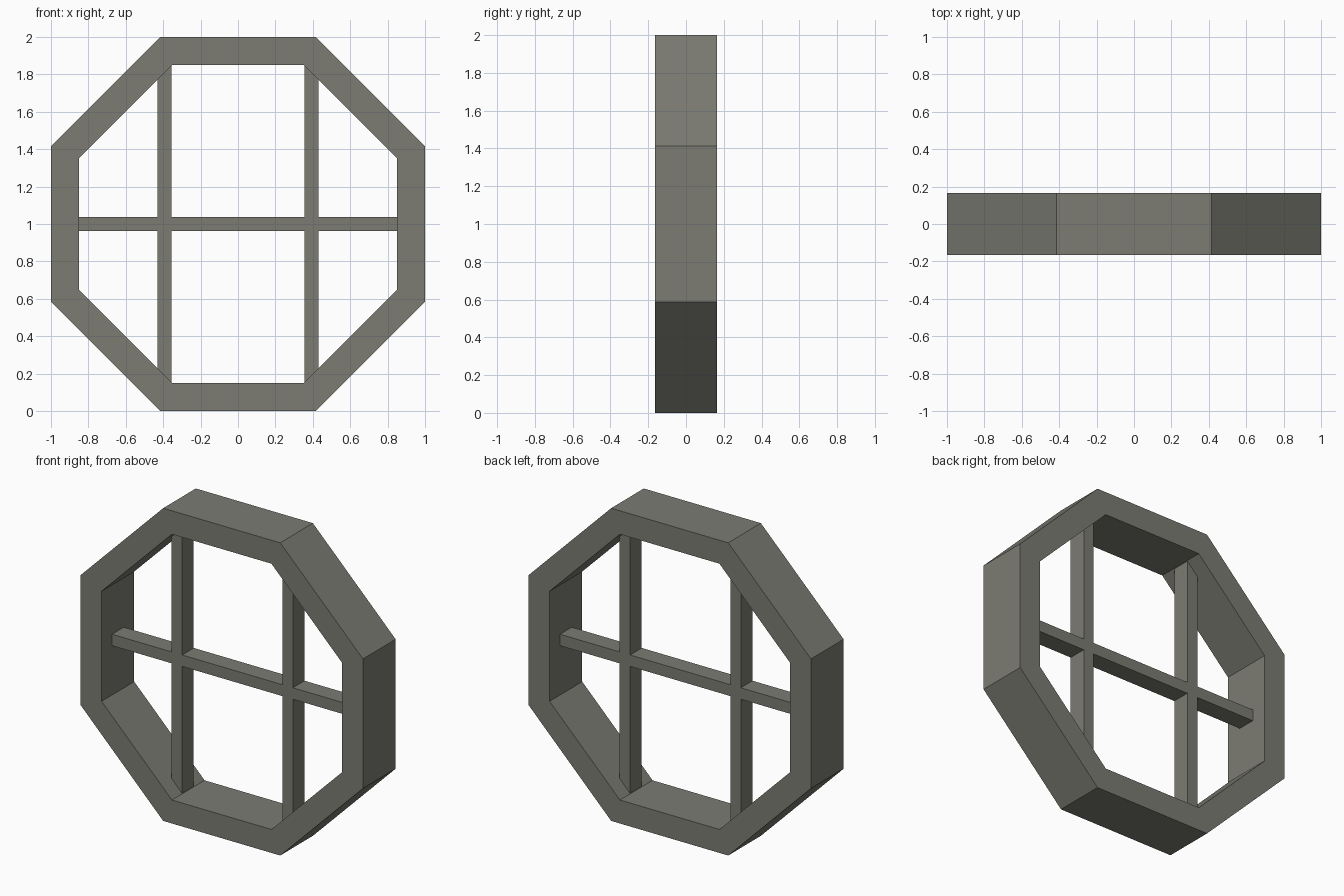
import bpy, bmesh, math

if "Cube" in bpy.data.objects:
    bpy.data.objects.remove(bpy.data.objects["Cube"])

stone = bpy.data.materials.new("warm_grey")
stone.diffuse_color = (0.2, 0.2, 0.173, 1)
stone.use_nodes = True
stone.node_tree.nodes["Principled BSDF"].inputs["Base Color"].default_value = stone.diffuse_color

DEPTH = 0.33      # frame thickness in y
OUTER = 1.0       # outer apothem
INNER = 0.85      # inner apothem
CZ = 1.0          # centre height


def add_object(name, bm):
    bmesh.ops.recalc_face_normals(bm, faces=bm.faces)
    mesh = bpy.data.meshes.new(name)
    bm.to_mesh(mesh)
    bm.free()
    mesh.materials.append(stone)
    obj = bpy.data.objects.new(name, mesh)
    bpy.context.collection.objects.link(obj)
    return obj


def ring(bm, apothem, y):
    r = apothem / math.cos(math.pi / 8)
    angles = [math.pi / 8 + i * math.pi / 4 for i in range(8)]
    return [bm.verts.new((r * math.cos(a), y, CZ + r * math.sin(a))) for a in angles]


def bar(name, centre, size):
    bm = bmesh.new()
    bmesh.ops.create_cube(bm, size=1)
    for v in bm.verts:
        v.co = [c + s * p for c, s, p in zip(centre, size, v.co)]
    return add_object(name, bm)


# Octagonal outer frame: four rings bridged into a closed loop
bm = bmesh.new()
rings = [ring(bm, a, y) for a, y in ((OUTER, -DEPTH / 2), (OUTER, DEPTH / 2),
                                     (INNER, DEPTH / 2), (INNER, -DEPTH / 2))]
for k in range(4):
    a, b = rings[k], rings[(k + 1) % 4]
    for i in range(8):
        j = (i + 1) % 8
        bm.faces.new((a[i], a[j], b[j], b[i]))
add_object("octagon_frame", bm)

# Glazing bars: two uprights and one crossbar
for side, x in (("left", -0.392), ("right", 0.392)):
    bar(side + "_upright_bar", (x, 0, CZ), (0.075, 0.118, 2 * INNER))
bar("cross_bar", (0, 0, CZ), (2 * INNER, 0.118, 0.073))
